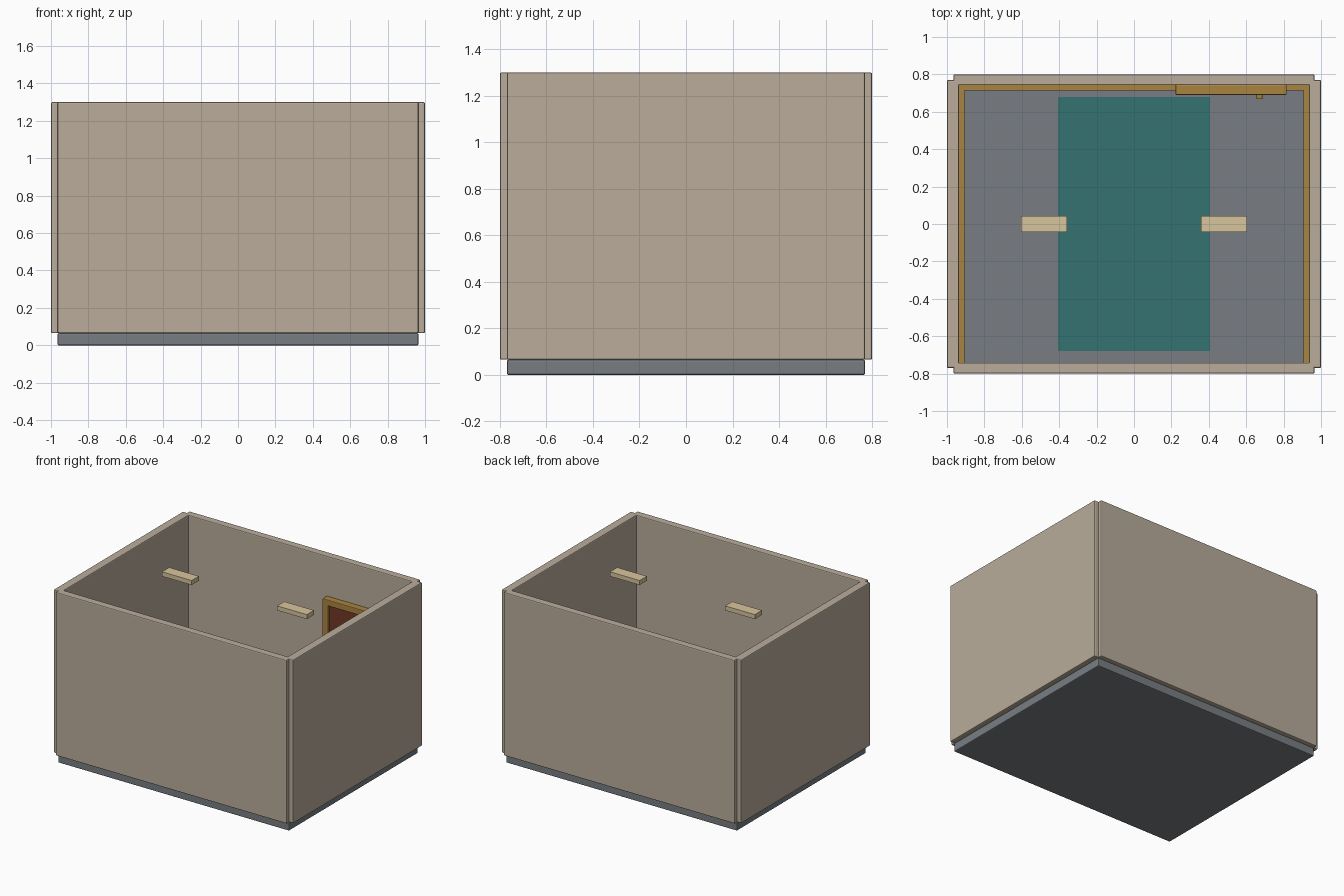
import bpy, bmesh, math
from mathutils import Matrix

if "Cube" in bpy.data.objects:
    bpy.data.objects.remove(bpy.data.objects["Cube"])


def material(name, rgb):
    m = bpy.data.materials.new(name)
    m.diffuse_color = [(c / 255) ** 2.2 for c in rgb] + [1]
    m.use_nodes = True
    m.node_tree.nodes["Principled BSDF"].inputs["Base Color"].default_value = m.diffuse_color
    return m


PLASTER = material("plaster", (184, 171, 154))
CONCRETE = material("concrete", (120, 125, 130))
OAK = material("oak", (168, 130, 66))
RED_WOOD = material("red_wood", (112, 58, 42))
TEAL = material("teal", (56, 114, 114))
CREAM = material("cream", (214, 196, 156))


def finish(name, bm, mat, bevel=0):
    mesh = bpy.data.meshes.new(name)
    bm.to_mesh(mesh)
    bm.free()
    mesh.materials.append(mat)
    ob = bpy.data.objects.new(name, mesh)
    bpy.context.collection.objects.link(ob)
    if bevel:
        mod = ob.modifiers.new("edge_bevel", 'BEVEL')
        mod.width = bevel
        mod.segments = 2
    return ob


def box(name, x, y, z, mat, bevel=0):
    """Box given by its (min, max) range on each axis."""
    bm = bmesh.new()
    bmesh.ops.create_cube(bm, size=1)
    for v in bm.verts:
        for i, (a, b) in enumerate((x, y, z)):
            v.co[i] = a if v.co[i] < 0 else b
    return finish(name, bm, mat, bevel)


FLOOR = 0.065
WALL_Z = (FLOOR, 1.30)
SKIRT_Z = (FLOOR, 0.155)

# Floor slab and rug
box("floor", (-0.965, 0.965), (-0.77, 0.77), (0, FLOOR), CONCRETE, 0.007)
box("rug", (-0.405, 0.405), (-0.678, 0.678), (FLOOR, FLOOR + 0.008), TEAL)

# Front and back walls
box("front_wall", (-0.965, 0.965), (-0.80, -0.742), WALL_Z, PLASTER, 0.007)
box("back_wall", (-0.965, 0.965), (0.742, 0.80), WALL_Z, PLASTER, 0.007)

# Side walls, side skirting and ceiling lights, one per side
for side, s in (("left", -1), ("right", 1)):
    def span(a, b):
        return tuple(sorted((s * a, s * b)))
    box(side + "_wall", span(0.935, 1.0), (-0.77, 0.77), WALL_Z, PLASTER, 0.007)
    box(side + "_skirting", span(0.907, 0.937), (-0.744, 0.744), SKIRT_Z, OAK)
    box(side + "_ceiling_light", span(0.357, 0.605), (-0.043, 0.043), (1.226, 1.26), CREAM)

# Back skirting, interrupted by the door
box("back_skirting_left", (-0.937, 0.23), (0.714, 0.744), SKIRT_Z, OAK)
box("back_skirting_right", (0.805, 0.937), (0.714, 0.744), SKIRT_Z, OAK)

# Door frame, panel and knob
box("door_jamb_left", (0.222, 0.268), (0.69, 0.744), (FLOOR, 1.0), OAK, 0.005)
box("door_jamb_right", (0.770, 0.816), (0.69, 0.744), (FLOOR, 1.0), OAK, 0.005)
box("door_head", (0.222, 0.816), (0.69, 0.744), (0.954, 1.0), OAK, 0.005)
box("door_panel", (0.262, 0.776), (0.71, 0.744), (FLOOR, 0.96), RED_WOOD)

bm = bmesh.new()
bmesh.ops.create_cone(bm, cap_ends=True, segments=16, radius1=0.016, radius2=0.016, depth=0.044,
                      matrix=Matrix.Translation((0.672, 0.69, 0.5)) @ Matrix.Rotation(math.pi / 2, 4, 'X'))
finish("door_knob", bm, OAK)
